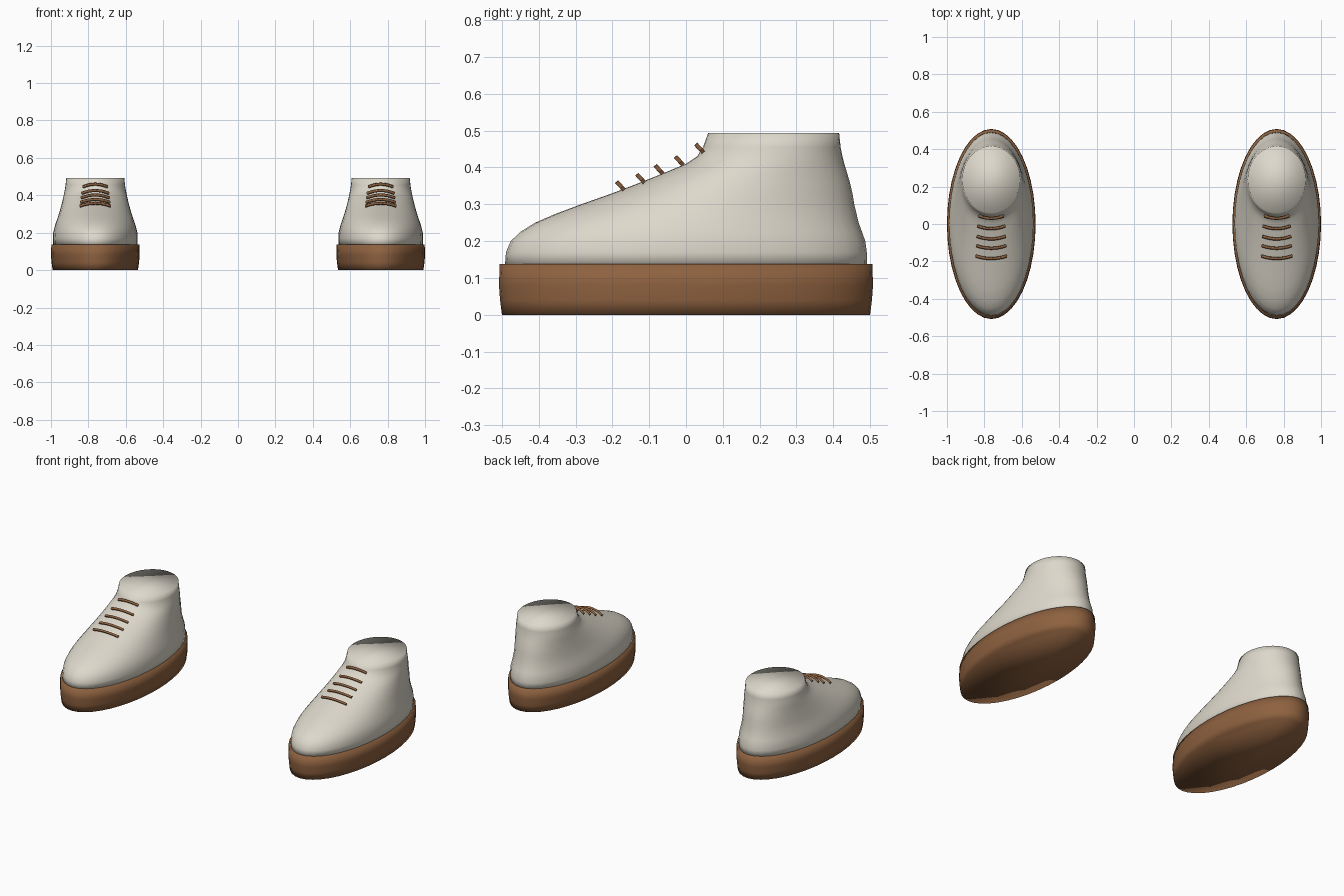
import bpy
import bmesh
import math

SEGMENTS = 40
SHOE_OFFSET = 0.763


def make_material(name, rgb):
    material = bpy.data.materials.new(name)
    material.use_nodes = True
    color = (*rgb, 1)
    material.diffuse_color = color
    shader = material.node_tree.nodes["Principled BSDF"]
    shader.inputs["Base Color"].default_value = color
    shader.inputs["Roughness"].default_value = 0.7
    return material


def add_object(name, data, material, center_x):
    data.materials.append(material)
    obj = bpy.data.objects.new(name, data)
    obj.location.x = center_x
    bpy.context.collection.objects.link(obj)
    return obj


def loft(name, sections, material, center_x):
    """Join stacked ellipses given as (height, front, back, half width)."""
    bm = bmesh.new()
    rings = []
    for z, front, back, half_width in sections:
        middle, half_length = (front + back) / 2, (back - front) / 2
        ring = []
        for i in range(SEGMENTS):
            angle = math.tau * i / SEGMENTS
            ring.append(bm.verts.new((half_width * math.cos(angle),
                                      middle + half_length * math.sin(angle), z)))
        rings.append(ring)
    for lower, upper in zip(rings, rings[1:]):
        for i in range(SEGMENTS):
            j = (i + 1) % SEGMENTS
            bm.faces.new((lower[i], lower[j], upper[j], upper[i]))
    bm.faces.new(reversed(rings[0]))
    bm.faces.new(rings[-1])
    for face in bm.faces:
        face.smooth = True
    mesh = bpy.data.meshes.new(name)
    bm.to_mesh(mesh)
    bm.free()
    return add_object(name, mesh, material, center_x)


def lace(name, y, z, half_width, material, center_x):
    """A thin square cord arched over the instep."""
    curve = bpy.data.curves.new(name, "CURVE")
    curve.dimensions = "3D"
    curve.bevel_depth = 0.008
    curve.bevel_resolution = 0
    curve.use_fill_caps = True
    spline = curve.splines.new("POLY")
    steps = 8
    spline.points.add(steps)
    for i, point in enumerate(spline.points):
        t = 2 * i / steps - 1
        drop = t * t - 0.5
        point.co = (t * half_width, y + 0.014 * drop, z - 0.015 * drop, 1)
    return add_object(name, curve, material, center_x)


cube = bpy.data.objects.get("Cube")
if cube:
    bpy.data.objects.remove(cube, do_unlink=True)

cream = make_material("cream leather", (0.73, 0.69, 0.60))
brown = make_material("brown rubber", (0.27, 0.12, 0.05))

# Sole: slightly bulging oval slab
sole_sections = [(z, -length, length, width) for z, length, width in (
    (0, 0.5, 0.228), (0.04, 0.505, 0.234),
    (0.08, 0.508, 0.237), (0.138, 0.506, 0.235))]

# Upper: toe rises along the instep to a narrow ankle
upper_sections = (
    (0.13, -0.492, 0.492, 0.225),
    (0.17, -0.489, 0.491, 0.226),
    (0.2, -0.476, 0.487, 0.225),
    (0.225, -0.45, 0.478, 0.219),
    (0.25, -0.41, 0.469, 0.212),
    (0.275, -0.352, 0.463, 0.203),
    (0.3, -0.285, 0.457, 0.195),
    (0.33, -0.2, 0.452, 0.186),
    (0.36, -0.122, 0.445, 0.178),
    (0.39, -0.048, 0.436, 0.171),
    (0.41, 0, 0.43, 0.167),
    (0.43, 0.03, 0.425, 0.163),
    (0.455, 0.046, 0.42, 0.159),
    (0.493, 0.06, 0.416, 0.155))

# Laces: depth, height and half width from the ankle down
laces = ((0.037, 0.452, 0.066), (-0.018, 0.418, 0.073), (-0.073, 0.394, 0.076),
         (-0.123, 0.37, 0.079), (-0.178, 0.35, 0.083))

for side, sign in (("left", 1), ("right", -1)):
    x = sign * SHOE_OFFSET
    loft(side + "_sole", sole_sections, brown, x)
    loft(side + "_upper", upper_sections, cream, x)
    for number, (y, z, half_width) in enumerate(laces, 1):
        lace(f"{side}_lace_{number}", y, z, half_width, brown, x)
